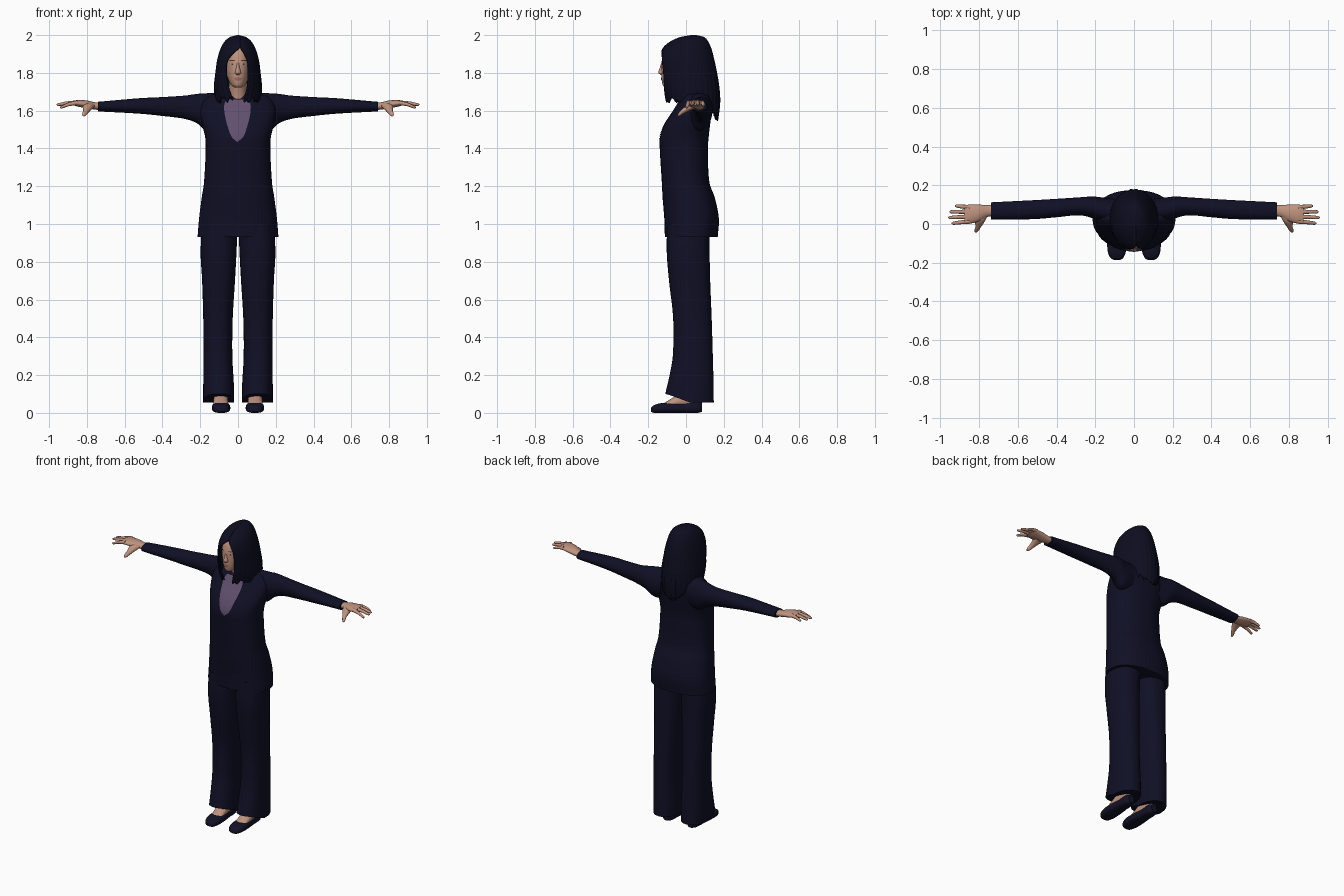
import bpy, bmesh, math, random
from mathutils import Vector
from mathutils.bvhtree import BVHTree

random.seed(4)
if "Cube" in bpy.data.objects:
    bpy.data.objects.remove(bpy.data.objects["Cube"])


def material(name, r, g, b):
    m = bpy.data.materials.new(name)
    m.use_nodes = True
    m.diffuse_color = (r, g, b, 1)
    m.node_tree.nodes["Principled BSDF"].inputs["Base Color"].default_value = (r, g, b, 1)
    return m


SUIT = material("navy suit", .005, .005, .019)
HAIR = material("dark hair", .004, .004, .014)
SHOE = material("shoe navy", .006, .006, .02)
SKIN = material("skin", .52, .29, .21)
SHIRT = material("plum shirt", .12, .08, .155)
LIPS = material("lips", .36, .15, .13)
EYE = material("eye white", .45, .4, .37)
IRIS = material("iris and brow", .06, .035, .025)
surfaces = {}


def at(rows, t):
    """Smooth value of keyed rows (key first) at key t."""
    rows = sorted(rows)
    t = min(max(t, rows[0][0]), rows[-1][0])
    i = 0
    while i < len(rows) - 2 and t > rows[i + 1][0]:
        i += 1
    a, b = rows[i], rows[i + 1]
    before, after = rows[max(i - 1, 0)], rows[min(i + 2, len(rows) - 1)]
    h = b[0] - a[0]
    u = (t - a[0]) / h
    out = []
    for k in range(1, len(a)):
        ma = (b[k] - before[k]) / (b[0] - before[0]) * h
        mb = (after[k] - a[k]) / (after[0] - a[0]) * h
        out.append((2*u**3 - 3*u*u + 1) * a[k] + (u**3 - 2*u*u + u) * ma
                   + (3*u*u - 2*u**3) * b[k] + (u**3 - u*u) * mb)
    return out


def keys(rows, steps):
    ts = sorted(r[0] for r in rows)
    return [a + (b - a) * k / steps for a, b in zip(ts, ts[1:]) for k in range(steps)] + ts[-1:]


def make(name, verts, faces, mat, recalc=True):
    me = bpy.data.meshes.new(name)
    me.from_pydata(verts, [], faces)
    if recalc:
        bm = bmesh.new()
        bm.from_mesh(me)
        bmesh.ops.recalc_face_normals(bm, faces=bm.faces)
        bm.to_mesh(me)
        bm.free()
    me.materials.append(mat)
    ob = bpy.data.objects.new(name, me)
    bpy.context.collection.objects.link(ob)
    bpy.ops.object.select_all(action='DESELECT')
    ob.select_set(True)
    bpy.context.view_layer.objects.active = ob
    bpy.ops.object.shade_smooth_by_angle(angle=.8)
    surfaces[name] = BVHTree.FromPolygons(verts, faces)
    return ob


def loft(name, axis, rows, mat, side=1, sides=32, power=2.0, steps=5, warp=None):
    """Rows are (position, low, high, low, high) over the two cross axes."""
    verts, faces = [], []
    ts = keys(rows, steps)
    for t in ts:
        a0, a1, b0, b1 = at(rows, t)
        for k in range(sides):
            c, s = (f(2 * math.pi * k / sides) for f in (math.cos, math.sin))
            p = (a0 + a1) / 2 + (a1 - a0) / 2 * math.copysign(abs(c) ** (2 / power), c)
            q = (b0 + b1) / 2 + (b1 - b0) / 2 * math.copysign(abs(s) ** (2 / power), s)
            v = Vector({'x': (t, p, q), 'y': (p, t, q), 'z': (p, q, t)}[axis])
            if warp:
                v = warp(v)
            verts.append((v.x * side, v.y, v.z))
    for j in range(len(ts) - 1):
        for k in range(sides):
            a, b = j * sides + k, j * sides + (k + 1) % sides
            faces.append((a, b, b + sides, a + sides))
    faces += [tuple(range(sides)), tuple(range(len(verts) - sides, len(verts)))]
    return make(name, verts, faces, mat)


def plate(name, target, rows, mat, lift=.003, cols=14):
    """Thin patch on the front of a part; rows are (z, left x, right x)."""
    verts, faces = [], []
    zs = keys(rows, 5)
    for z in zs:
        x0, x1 = at(rows, z)
        for k in range(cols + 1):
            x = x0 + (x1 - x0) * k / cols
            hit = surfaces[target].ray_cast(Vector((x, -1, z)), Vector((0, 1, 0)))[0]
            verts.append((x, (hit.y if hit else 0) - lift, z))
    n = cols + 1
    faces = [(j*n + k, j*n + k + 1, j*n + n + k + 1, j*n + n + k)
             for j in range(len(zs) - 1) for k in range(cols)]
    return make(name, verts, faces, mat, recalc=False)


def spot(name, target, x, z, w, h, mat, lift):
    rows = [(z + h * math.sin(a), x - w * math.cos(a), x + w * math.cos(a))
            for a in (-1.57, -.8, 0, .8, 1.57)]
    plate(name, target, rows, mat, lift, 8)


# Jacket body and shirt front
loft("jacket", 'z', [
    (.932, -.214, .214, -.112, .168), (1.03, -.206, .206, -.115, .174),
    (1.14, -.192, .192, -.124, .152), (1.22, -.18, .18, -.128, .124),
    (1.4, -.171, .171, -.139, .116), (1.46, -.174, .174, -.138, .12),
    (1.53, -.19, .19, -.112, .128), (1.6, -.2, .2, -.066, .135),
    (1.65, -.185, .185, -.036, .132), (1.685, -.14, .14, -.015, .115),
    (1.7, -.07, .07, 0, .1)], SUIT, sides=56, power=2.3)
plate("shirt_front", "jacket", [
    (1.435, -.006, -.002), (1.46, -.033, .027), (1.52, -.056, .05), (1.58, -.07, .064),
    (1.63, -.073, .067), (1.66, -.06, .056)], SHIRT)

# Neck, head and nose
loft("neck", 'z', [(1.58, -.06, .06, -.03, .1), (1.66, -.05, .05, -.03, .09),
                   (1.76, -.048, .048, -.05, .085)], SKIN)
loft("head", 'z', [
    (1.722, -.018, .018, -.112, -.05), (1.735, -.036, .036, -.123, .0),
    (1.77, -.054, .054, -.129, .06), (1.82, -.067, .067, -.13, .1),
    (1.87, -.071, .071, -.127, .115), (1.92, -.064, .064, -.108, .105),
    (1.955, -.04, .04, -.06, .08)], SKIN, sides=40, power=2.2)
loft("nose", 'z', [(1.79, -.011, .011, -.134, -.11), (1.8, -.016, .016, -.146, -.11),
                   (1.83, -.009, .009, -.138, -.11), (1.86, -.007, .007, -.128, -.11)], SKIN, sides=16)
spot("upper_lip", "head", 0, 1.771, .022, .005, LIPS, .003)
spot("lower_lip", "head", 0, 1.764, .018, .006, LIPS, .004)

for side, word in ((1, "left"), (-1, "right")):
    # Eyes and brows
    spot(word + "_eye", "head", side * .03, 1.846, .013, .005, EYE, .002)
    spot(word + "_iris", "head", side * .03, 1.846, .005, .005, IRIS, .004)
    spot(word + "_brow", "head", side * .032, 1.866, .017, .003, IRIS, .003)

    # Sleeve
    loft(word + "_sleeve", 'x', [
        (.1, .0, .13, 1.5, 1.694), (.17, .01, .138, 1.495, 1.692), (.215, .03, .142, 1.532, 1.689),
        (.28, .045, .138, 1.556, 1.68), (.4, .035, .13, 1.572, 1.672),
        (.52, .025, .123, 1.584, 1.666), (.74, .024, .112, 1.596, 1.647)], SUIT, side)

    # Hand, fingers and thumb
    loft(word + "_palm", 'x', [
        (.72, .042, .098, 1.602, 1.642), (.76, .036, .098, 1.606, 1.645),
        (.8, .014, .1, 1.612, 1.654), (.85, .002, .1, 1.622, 1.656),
        (.875, .004, .098, 1.63, 1.652)], SKIN, side, sides=24)
    for n, y0, y1, tip, drop in (("index", .013, .004, .942, .022), ("middle", .038, .033, .96, .008),
                                 ("ring", .063, .063, .954, .008), ("little", .087, .093, .925, .012)):
        mid = (.855 + tip) / 2
        loft(f"{word}_{n}_finger", 'x', [
            (.85, y0 - .012, y0 + .012, 1.63, 1.654),
            (mid, (y0 + y1) / 2 - .01, (y0 + y1) / 2 + .01, 1.634 - drop / 2, 1.653 - drop / 2),
            (tip - .008, y1 - .008, y1 + .008, 1.633 - drop, 1.647 - drop),
            (tip, y1 - .003, y1 + .003, 1.637 - drop, 1.643 - drop)], SKIN, side, sides=12, steps=3)
    loft(word + "_thumb", 'y', [
        (.045, .755, .825, 1.61, 1.645), (.012, .772, .822, 1.596, 1.636),
        (-.015, .79, .82, 1.582, 1.613), (-.036, .804, .825, 1.57, 1.592),
        (-.044, .812, .822, 1.571, 1.58)], SKIN, side, sides=14, steps=4)

    # Trouser leg, with a hem that rises over the foot
    def hem(v):
        if v.z < .3:
            v.z += .045 * (.3 - v.z) / .245 * min(max((.02 - v.y) / .12, 0), 1)
        return v
    loft(word + "_trouser_leg", 'z', [
        (.055, .02, .184, -.11, .147), (.15, .022, .184, -.092, .146), (.3, .03, .182, -.07, .142),
        (.5, .028, .184, -.068, .136), (.7, .016, .19, -.09, .128),
        (.85, .008, .198, -.102, .125), (1.0, .002, .19, -.1, .125)],
         SUIT, side, sides=36, power=2.3, warp=hem)

    # Shoe and bare foot
    loft(word + "_shoe", 'y', [
        (-.185, .07, .105, .006, .026), (-.175, .055, .122, .001, .038), (-.14, .042, .136, 0, .05),
        (-.08, .042, .138, 0, .056), (0, .052, .13, 0, .056),
        (.06, .056, .126, 0, .064), (.085, .07, .112, .006, .058)], SHOE, side, sides=24, power=2.8)
    loft(word + "_foot", 'y', [
        (-.125, .06, .12, .02, .048), (-.1, .052, .128, .02, .062), (-.05, .052, .13, .02, .094),
        (0, .054, .128, .02, .13), (.05, .06, .122, .02, .14), (.078, .072, .11, .02, .13)],
         SKIN, side, sides=24)

# Hair: a shell, open around the face, longer at the back
shape = [(2.0, .006, .025, .055), (1.99, .042, -.03, .095), (1.965, .072, -.085, .118),
         (1.93, .092, -.124, .134), (1.87, .11, -.143, .15), (1.8, .119, -.138, .164),
         (1.72, .126, -.127, .176), (1.64, .12, -.108, .18), (1.52, .095, -.09, .165)]
opening = [(2.0, .01, .01), (1.94, .01, .012), (1.9, -.032, .036), (1.86, -.06, .052),
           (1.8, -.064, .055), (1.74, -.056, .051), (1.68, -.036, .036), (1.62, -.022, .022)]
cols, low = 84, 1.54
jag = [random.uniform(-.016, .016) for k in range(cols + 1)]
verts, faces = [], []
zs = [z for z in keys(shape, 6) if z >= low - .001][::-1]
for z in zs:
    for k in range(cols + 1):
        back = .5 - .5 * math.cos(2 * math.pi * k / cols)
        bottom = 1.655 - .1 * back ** 3 + jag[k]
        h = z if z > 1.8 else 1.8 - (1.8 - z) * (1.8 - bottom) / (1.8 - low)
        w, front, rear = at(shape, h)
        x0, x1 = at(opening, h)
        a0 = math.asin(max(-1, min(1, x1 / w)))
        a1 = 2 * math.pi + math.asin(max(-1, min(1, x0 / w)))
        a = a0 + (a1 - a0) * k / cols
        wave = 1 + .018 * math.sin(k * 1.9) * min(1, max(0, (1.9 - h) / .2))
        verts.append((w * wave * math.sin(a),
                      (front + rear) / 2 - (rear - front) / 2 * wave * math.cos(a), h))
n = cols + 1
faces = [(j*n + k, j*n + k + 1, j*n + n + k + 1, j*n + n + k)
         for j in range(len(zs) - 1) for k in range(cols)]
faces.append(tuple(range(n)))
hair = make("hair", verts, faces, HAIR)
thick = hair.modifiers.new("thickness", 'SOLIDIFY')
thick.thickness = .008
thick.offset = -1
